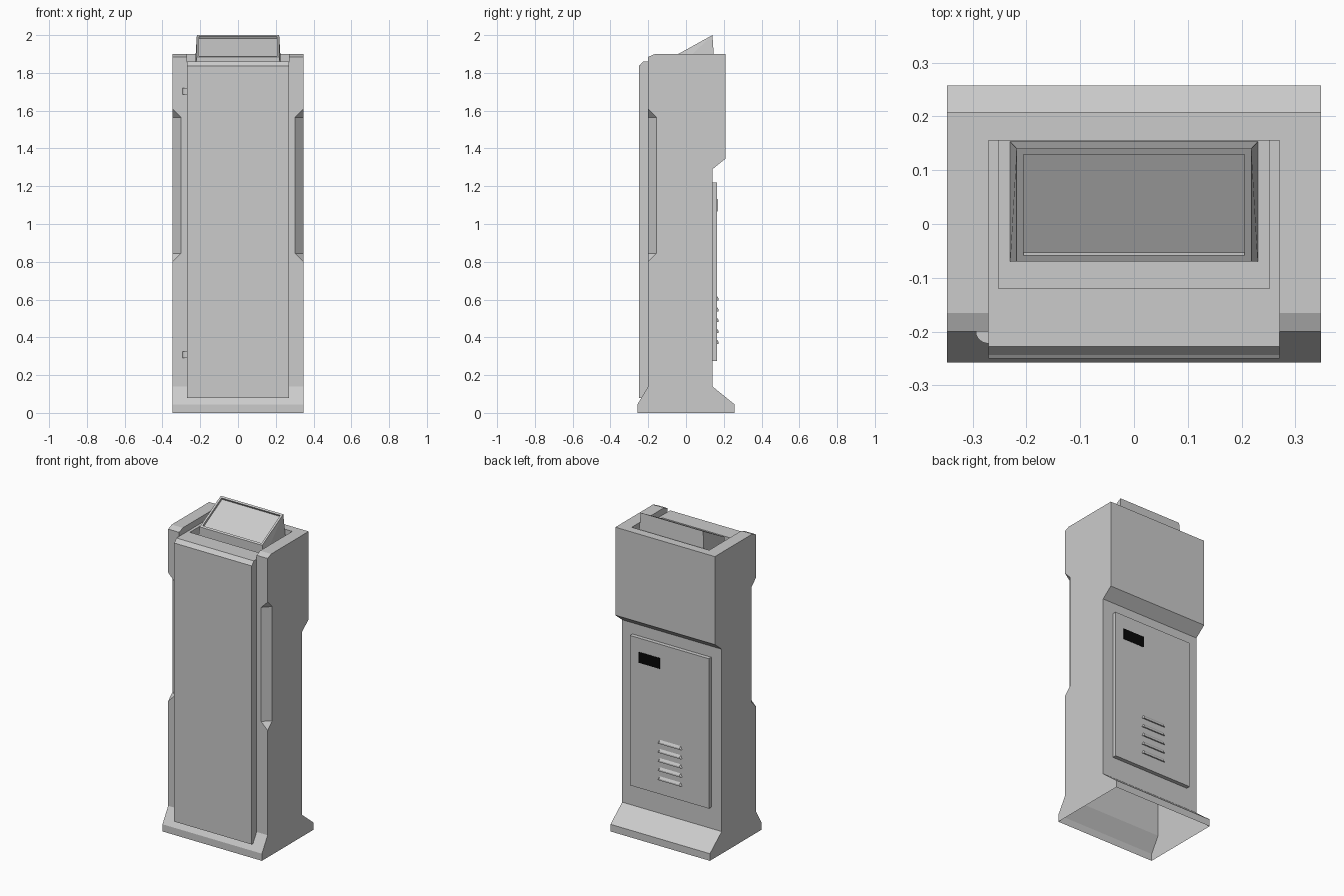
import bpy, bmesh, math
from mathutils import Vector

cube = bpy.data.objects.get("Cube")
if cube:
    bpy.data.objects.remove(cube, do_unlink=True)


def material(name, rgb):
    m = bpy.data.materials.new(name)
    m.use_nodes = True
    m.diffuse_color = (*rgb, 1)
    m.node_tree.nodes["Principled BSDF"].inputs["Base Color"].default_value = (*rgb, 1)
    return m


GREY = material("light grey metal", (0.6, 0.6, 0.6))
BLACK = material("black label", (0.002, 0.002, 0.002))
W = 0.347          # half width of the cabinet
POCKET = 0.27      # half width of the front panel and top slot


def finish(name, bm, mat=GREY):
    bmesh.ops.recalc_face_normals(bm, faces=bm.faces)
    mesh = bpy.data.meshes.new(name)
    bm.to_mesh(mesh)
    bm.free()
    obj = bpy.data.objects.new(name, mesh)
    bpy.context.collection.objects.link(obj)
    mesh.materials.append(mat)
    return obj


def extrude(name, pts, lo, hi, axis, mat=GREY):
    """Prism: a (y, z) outline along x, or an (x, y) outline along z."""
    bm = bmesh.new()
    place = (lambda p, d: (d, *p)) if axis == "x" else (lambda p, d: (*p, d))
    face = bm.faces.new([bm.verts.new(place(p, lo)) for p in pts])
    ext = bmesh.ops.extrude_face_region(bm, geom=[face])
    shift = Vector(place((0, 0), hi - lo))
    bmesh.ops.translate(bm, vec=shift, verts=[v for v in ext["geom"] if isinstance(v, bmesh.types.BMVert)])
    return finish(name, bm, mat)


def box(name, x0, x1, y0, y1, z0, z1, mat=GREY):
    return extrude(name, [(x0, y0), (x1, y0), (x1, y1), (x0, y1)], z0, z1, "z", mat)


def hull(name, pts):
    bm = bmesh.new()
    for p in pts:
        bm.verts.new(p)
    bmesh.ops.convex_hull(bm, input=bm.verts)
    bmesh.ops.dissolve_limit(bm, angle_limit=0.01, verts=bm.verts, edges=bm.edges)
    return finish(name, bm)


def cut(target, cutter):
    mod = target.modifiers.new("cut", "BOOLEAN")
    mod.operation = "DIFFERENCE"
    mod.solver = "EXACT"
    mod.object = cutter
    bpy.context.view_layer.objects.active = target
    bpy.ops.object.modifier_apply(modifier=mod.name)
    bpy.data.objects.remove(cutter, do_unlink=True)


# Cabinet shell: side profile with flared foot and overhanging upper back
body = extrude("cabinet_body", [
    (-0.257, 0), (0.257, 0), (0.257, 0.045), (0.14, 0.14), (0.14, 1.29),
    (0.208, 1.345), (0.208, 1.9), (-0.165, 1.9), (-0.2, 1.885),
    (-0.2, 0.14), (-0.257, 0.045)], -W, W, "x")

# Top slot and the deeper pocket around the display
cut(body, box("slot_cutter", -POCKET, POCKET, -0.4, 0.155, 1.86, 2.1))
cut(body, box("pocket_cutter", -0.252, 0.252, -0.12, 0.155, 1.80, 2.1))

# Chamfered grips on both front corners, with tapered ends
for s in (-1, 1):
    out = W + 0.02
    pts = [(s * out, -0.22, 0.76), (s * out, -0.22, 1.65)]
    for z in (0.845, 1.565):
        pts += [(s * (out - 0.085), -0.22, z), (s * out, -0.135, z)]
    cut(body, hull("grip_cutter", pts))

# Open underside
bm = bmesh.new()
bm.from_mesh(body.data)
bottom = [f for f in bm.faces if f.calc_center_median().z < 0.001]
bmesh.ops.delete(bm, geom=bottom, context="FACES")
bm.to_mesh(body.data)
bm.free()

# Front panel with bevelled top
extrude("front_panel", [
    (-0.2, 0.14), (-0.236, 0.08), (-0.25, 0.08), (-0.25, 1.837),
    (-0.243, 1.842), (-0.228, 1.86), (-0.2, 1.86)], -POCKET, POCKET, "x")

# Quarter-round hinges beside the panel
arc = [(-POCKET - 0.024 * math.cos(a), -0.2 - 0.022 * math.sin(a))
       for a in [math.pi / 2 * i / 6 for i in range(7)]]
for name, z in (("lower_hinge", 0.29), ("upper_hinge", 1.685)):
    extrude(name, arc + [(-POCKET, -0.2)], z, z + 0.036, "z")

# Tilted display housing with recessed screen
pts = []
for s in (-1, 1):
    pts += [(s * 0.23, -0.07, 1.80), (s * 0.23, 0.153, 1.80),
            (s * 0.218, -0.07, 1.884), (s * 0.218, 0.14, 2.0)]
display = hull("display_housing", pts)
bm = bmesh.new()
bm.from_mesh(display.data)
bm.normal_update()
slope = max(bm.faces, key=lambda f: f.normal.z)
bmesh.ops.inset_region(bm, faces=[slope], thickness=0.018)
bmesh.ops.inset_region(bm, faces=[slope], thickness=0.0001, depth=-0.013)
bm.to_mesh(display.data)
bm.free()

# Rear service door and its label
box("rear_door", -0.275, 0.275, 0.14, 0.165, 0.275, 1.22)
box("door_label", 0.067, 0.215, 0.165, 0.167, 1.065, 1.133, BLACK)

# Louvres: hooded, open-edged slats with tapered ends
for i in range(5):
    z = 0.365 + i * 0.0575
    hull("louvre_%d" % (i + 1), [
        (-0.09, 0.164, z), (0.08, 0.164, z),
        (-0.078, 0.164, z + 0.024), (0.068, 0.164, z + 0.024),
        (-0.082, 0.173, z), (0.072, 0.173, z),
        (-0.076, 0.173, z + 0.01), (0.066, 0.173, z + 0.01)])
